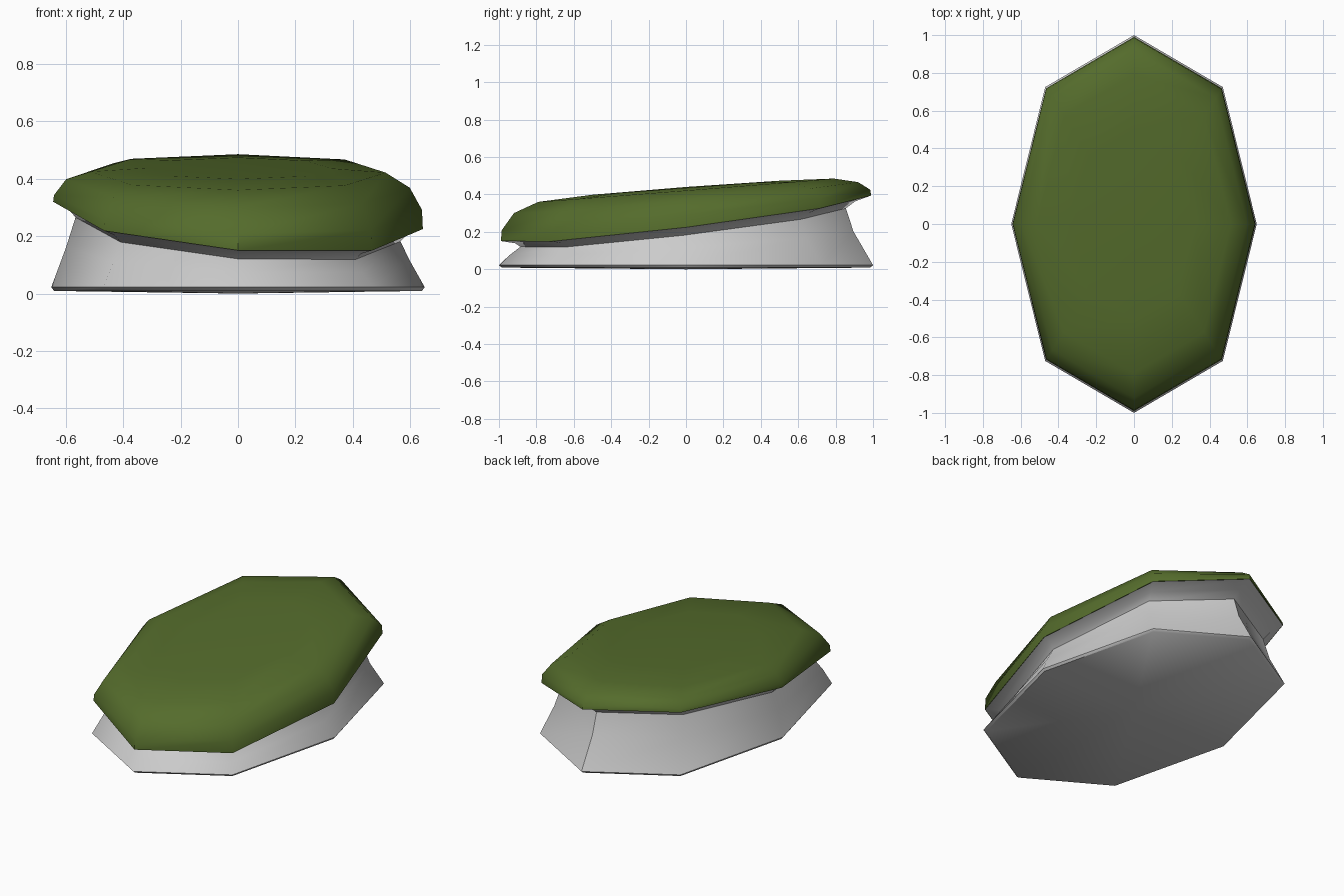
import bpy, bmesh
from math import radians

if "Cube" in bpy.data.objects:
    bpy.data.objects.remove(bpy.data.objects["Cube"])

# Elongated octagon outline shared by every ring
OUTLINE = [(0, -1), (.47, -.725), (.65, 0), (.47, .725),
           (0, 1), (-.47, .725), (-.65, 0), (-.47, -.725)]


def loft(name, rings, start_z=None, end_z=None, color=None):
    """Loft rings of (scale, y shift, z, x slope, y slope); optional centre points close the ends."""
    bm = bmesh.new()
    loops = []
    for s, dy, z, sx, sy in rings:
        pts = [(x * s, y * s + dy) for x, y in OUTLINE]
        loops.append([bm.verts.new((x, y, z + sx * x + sy * y)) for x, y in pts])
    n = len(OUTLINE)
    for a, b in zip(loops, loops[1:]):
        for i in range(n):
            j = (i + 1) % n
            bm.faces.new((a[i], a[j], b[j], b[i]))
    for z, loop, flip in ((start_z, loops[0], True), (end_z, loops[-1], False)):
        if z is not None:
            c = bm.verts.new((0, 0, z))
            for i in range(n):
                tri = (loop[i], loop[(i + 1) % n], c)
                bm.faces.new(tri[::-1] if flip else tri)
    mesh = bpy.data.meshes.new(name)
    bm.to_mesh(mesh)
    bm.free()
    ob = bpy.data.objects.new(name, mesh)
    bpy.context.collection.objects.link(ob)
    if color:
        mat = bpy.data.materials.new(name + "_color")
        mat.diffuse_color = color
        mat.use_nodes = True
        mat.node_tree.nodes["Principled BSDF"].inputs["Base Color"].default_value = mat.diffuse_color
        mesh.materials.append(mat)
    bpy.ops.object.select_all(action='DESELECT')
    ob.select_set(True)
    bpy.context.view_layer.objects.active = ob
    bpy.ops.object.shade_smooth_by_angle(angle=radians(50))
    return ob


# Stone: flat foot, tapered neck, flared tilted rim
loft("rock_base", [
    (.985, 0, .009, 0, 0),
    (1.0, 0, .022, 0, 0),
    (.92, -.025, .14, -.04, .07),
    (.87, -.015, .225, -.074, .118),
    (.91, -.005, .252, -.074, .123),
    (.988, 0, .272, -.074, .123),
], start_z=0)

# Grass: rounded cap whose rim tilts more than its top
loft("grass_top", [
    (.99, 0, .272, -.074, .123),
    (.985, 0, .317, -.04, .11),
    (.92, 0, .383, -.025, .09),
    (.79, 0, .4225, -.003, .079),
    (.5, 0, .436, -.002, .075),
], end_z=.44, color=(.09, .15, .025, 1))
